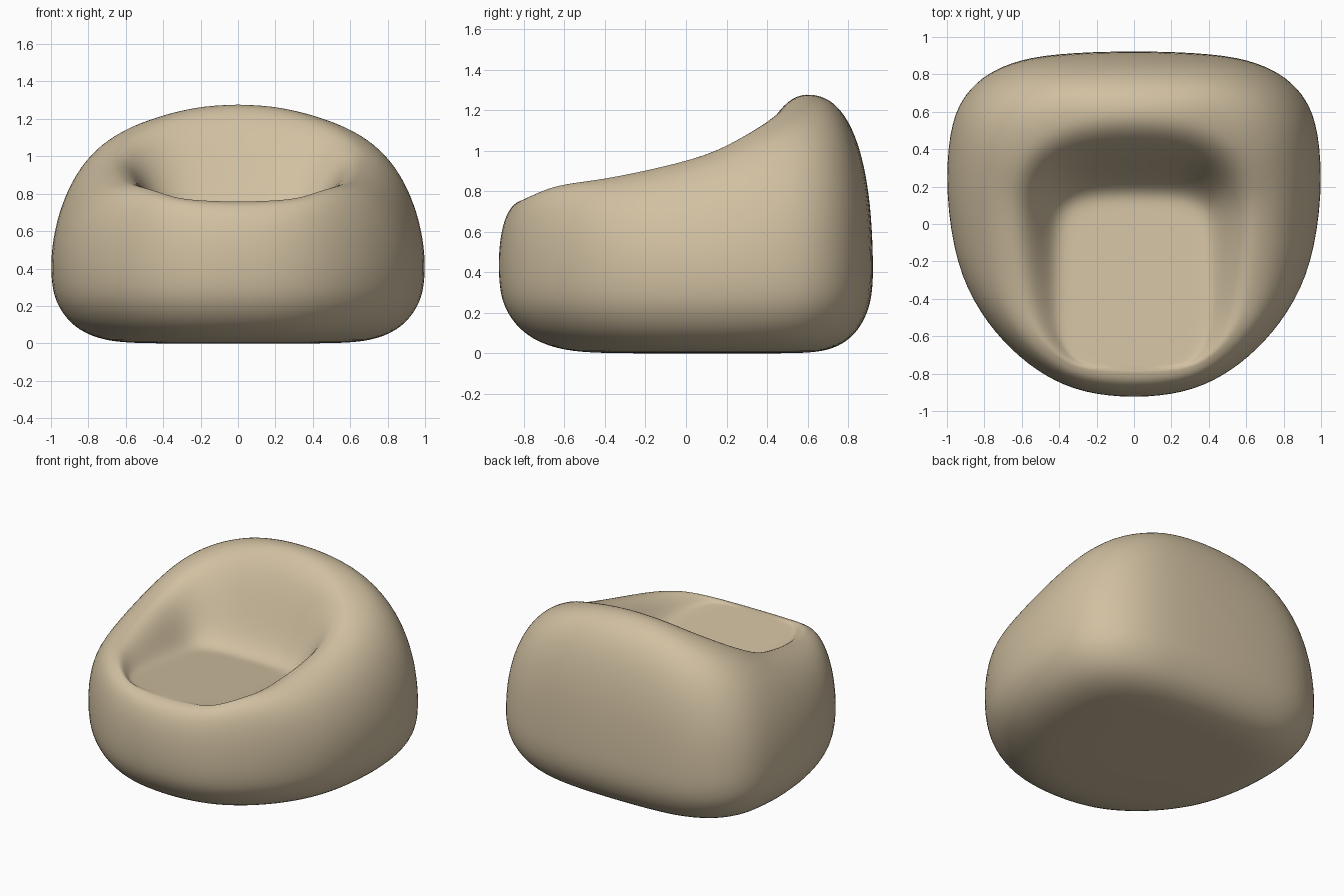
import bpy, bmesh
from math import sin, cos, radians, pi

cube = bpy.data.objects.get("Cube")
if cube:
    bpy.data.objects.remove(cube, do_unlink=True)

COLS = 24
BELLY_Z = 0.42
BELLY_Y = 0.17
# Rim height every 15 degrees, from the front lip round to the top of the backrest
RIM = [0.755, 0.765, 0.79, 0.823, 0.845, 0.865, 0.967, 1.05, 1.115, 1.175, 1.225, 1.27, 1.29]


def power(v, n):
    return (1 if v >= 0 else -1) * abs(v) ** (2 / n)


def oval(i, width, mid, front, back, n_front, n_back, taper):
    """Rounded outline whose front and back halves differ; the front narrows."""
    a = 2 * pi * i / COLS
    c, s = round(cos(a), 6), round(sin(a), 6)
    n, reach = (n_front, front) if s < 0 else (n_back, back)
    s = power(s, n)
    return width * power(c, n) * (1 - taper * min(s, 0) ** 2), mid + reach * s


def belly(i):
    return oval(i, 1.012, BELLY_Y, 1.105, 0.76, 2.6, 3.3, 0.25)


def rim(i):
    return oval(i, 0.70, 0.10, 0.90, 0.52, 4, 2.4, 0.25)


def seat(i):
    return oval(i, 0.40, -0.10, 0.66, 0.27, 5, 3.4, 0)


def rim_height(i):
    """Both sides of the rim share the same heights."""
    steps = (i + COLS // 4) % COLS
    return RIM[min(steps, COLS - steps)]


def seat_height(y):
    return 0.665 + 0.1 * (0.17 - y)


def mix(a, b, t):
    return a + (b - a) * t


rings = []

# Rounded underside, up to the widest line
for k, z in [(0.3, 0), (0.58, 0), (0.74, 0.02), (0.88, 0.085),
             (0.965, 0.2), (0.993, 0.3), (1, BELLY_Z)]:
    ring = []
    for i in range(COLS):
        x, y = belly(i)
        ring.append((x * k, mix(BELLY_Y, y, k), z))
    rings.append(ring)

# Outer wall bulging up to the rim, fuller at the front and back
for angle in (15, 30, 44, 58, 74, 90):
    ring = []
    for i in range(COLS):
        (bx, by), (rx, ry) = belly(i), rim(i)
        bulge = 1.08 - 0.2 * abs(sin(2 * pi * i / COLS))
        out = max(cos(radians(angle)), 0) ** bulge
        up = sin(radians(angle)) ** bulge
        ring.append((mix(rx, bx, out), mix(ry, by, out),
                     mix(BELLY_Z, rim_height(i), up)))
    rings.append(ring)

# Inner slope of the arms and backrest, down to the seat
for t in (0.2, 0.4, 0.6, 0.8, 1):
    e = t ** 1.45
    drop = e * e * (3 - 2 * e)
    ring = []
    for i in range(COLS):
        (rx, ry), (sx, sy) = rim(i), seat(i)
        ring.append((mix(rx, sx, t), mix(ry, sy, t),
                     mix(rim_height(i), seat_height(sy), drop)))
    rings.append(ring)

# Seat cushion
for k in (0.75, 0.4):
    ring = []
    for i in range(COLS):
        x, y = seat(i)
        y = mix(-0.2, y, k)
        ring.append((x * k, y, seat_height(y)))
    rings.append(ring)

# Join the rings into one closed skin
bm = bmesh.new()
loops = [[bm.verts.new(p) for p in ring] for ring in rings]
for low, high in zip(loops, loops[1:]):
    for i in range(COLS):
        j = (i + 1) % COLS
        bm.faces.new((low[i], low[j], high[j], high[i]))
base = bm.verts.new((0, BELLY_Y, 0))
middle = bm.verts.new((0, -0.2, seat_height(-0.2)))
for i in range(COLS):
    j = (i + 1) % COLS
    bm.faces.new((base, loops[0][j], loops[0][i]))
    bm.faces.new((middle, loops[-1][i], loops[-1][j]))
bmesh.ops.recalc_face_normals(bm, faces=bm.faces)
for f in bm.faces:
    f.smooth = True
mesh = bpy.data.meshes.new("beanbag_chair")
bm.to_mesh(mesh)
bm.free()
chair = bpy.data.objects.new("beanbag_chair", mesh)
bpy.context.collection.objects.link(chair)
soft = chair.modifiers.new("soft_skin", "SUBSURF")
soft.levels = soft.render_levels = 2

# Fabric
fabric = bpy.data.materials.new("tan_fabric")
fabric.use_nodes = True
tan = (0.64, 0.53, 0.36, 1)
fabric.diffuse_color = tan
bsdf = fabric.node_tree.nodes["Principled BSDF"]
bsdf.inputs["Base Color"].default_value = tan
bsdf.inputs["Roughness"].default_value = 0.9
mesh.materials.append(fabric)
